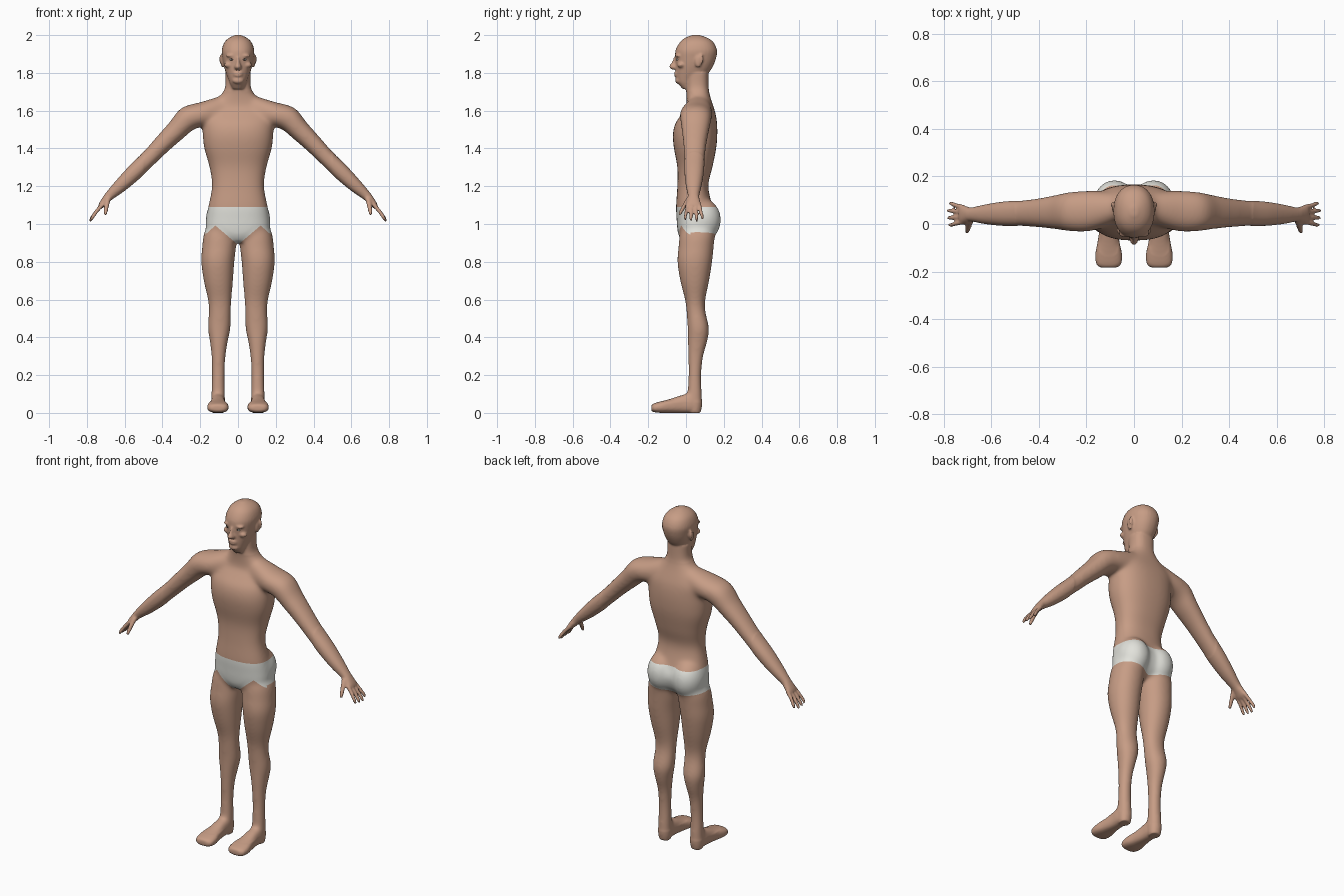
import bpy
import bmesh
import math
from mathutils import Vector, Matrix

default_cube = bpy.data.objects.get("Cube")
if default_cube:
    bpy.data.objects.remove(default_cube, do_unlink=True)


def make_material(name, colour):
    mat = bpy.data.materials.new(name)
    mat.use_nodes = True
    mat.diffuse_color = (*colour, 1)
    shader = mat.node_tree.nodes["Principled BSDF"]
    shader.inputs["Base Color"].default_value = (*colour, 1)
    shader.inputs["Roughness"].default_value = 0.7
    return mat


skin = make_material("skin", (0.57, 0.335, 0.235))
cloth = make_material("white_cloth", (0.76, 0.76, 0.71))
eye_white = make_material("eye_white", (0.7, 0.66, 0.6))
iris_brown = make_material("iris_brown", (0.06, 0.035, 0.025))

bm = bmesh.new()


def catmull(p, q, r, s, t):
    return 0.5 * (2 * q + (r - p) * t + (2 * p - 5 * q + 4 * r - s) * t * t
                  + (3 * q - p - 3 * r + s) * t ** 3)


def loft(rings, power=2.0, steps=5, sides=32):
    """Closed smooth skin over rings given as (centre, u axis, v axis)."""
    fine = []
    last = len(rings) - 1
    for i in range(last):
        four = [rings[max(0, min(last, i + k))] for k in (-1, 0, 1, 2)]
        for j in range(steps):
            fine.append([catmull(*(ring[c] for ring in four), j / steps) for c in range(3)])
    fine.append(rings[-1])
    loops = []
    for centre, u, v in fine:
        loop = []
        for k in range(sides):
            a = math.tau * k / sides
            c, s = math.cos(a), math.sin(a)
            c = math.copysign(abs(c) ** (2 / power), c)
            s = math.copysign(abs(s) ** (2 / power), s)
            loop.append(bm.verts.new(centre + u * c + v * s))
        loops.append(loop)
    for low, high in zip(loops, loops[1:]):
        for k in range(sides):
            n = (k + 1) % sides
            bm.faces.new((low[k], low[n], high[n], high[k]))
    bm.faces.new(loops[0])
    bm.faces.new(loops[-1])


def stack(rows, side=1, power=2.0, along_y=False):
    """Loft of level (or upright) sections: position, x range, depth range."""
    rings = []
    for pos, x0, x1, d0, d1 in rows:
        x, d = side * (x0 + x1) / 2, (d0 + d1) / 2
        centre = Vector((x, pos, d)) if along_y else Vector((x, d, pos))
        depth = Vector((0, 0, 1)) if along_y else Vector((0, 1, 0))
        rings.append((centre, Vector(((x1 - x0) / 2, 0, 0)), depth * (d1 - d0) / 2))
    loft(rings, power)


def centred(rows, power=2.0):
    stack([(z, -w, w, y0, y1) for z, w, y0, y1 in rows], 1, power)


def tube(rows, side, power=2.0):
    """Loft along a path of x, y, z, thickness, y half-width."""
    points = [Vector((side * r[0], r[1], r[2])) for r in rows]
    rings = []
    for i, row in enumerate(rows):
        t = points[min(i + 1, len(rows) - 1)] - points[max(i - 1, 0)]
        normal = Vector((-t.z, 0, t.x)).normalized()
        rings.append((points[i], normal * row[3], Vector((0, row[4], 0))))
    loft(rings, power)


def blob(centre, size, target=bm):
    place = Matrix.Translation(centre) @ Matrix.Diagonal((*size, 1))
    bmesh.ops.create_uvsphere(target, u_segments=24, v_segments=16, radius=1, matrix=place)


# Torso, from crotch to neck
centred([(0.905, 0.05, -0.02, 0.08), (0.94, 0.13, -0.04, 0.13), (0.98, 0.168, -0.047, 0.155),
         (1.03, 0.168, -0.05, 0.163), (1.09, 0.158, -0.053, 0.142), (1.2, 0.138, -0.046, 0.118),
         (1.3, 0.151, -0.046, 0.14), (1.4, 0.179, -0.064, 0.16), (1.47, 0.187, -0.07, 0.166),
         (1.53, 0.188, -0.058, 0.165), (1.58, 0.19, -0.025, 0.158), (1.62, 0.16, 0, 0.146),
         (1.67, 0.105, 0.003, 0.13), (1.72, 0.069, 0, 0.12), (1.8, 0.066, 0, 0.118)], 2.4)

# Head
centred([(1.715, 0.03, -0.018, 0.03), (1.745, 0.043, -0.042, 0.05), (1.77, 0.052, -0.051, 0.08),
         (1.8, 0.064, -0.054, 0.12), (1.84, 0.076, -0.055, 0.145), (1.88, 0.083, -0.058, 0.16),
         (1.92, 0.086, -0.055, 0.164), (1.96, 0.073, -0.034, 0.147),
         (1.985, 0.048, -0.005, 0.115), (2.001, 0.014, 0.035, 0.07)], 2.2)

# Nose, lips and chin
centred([(1.885, 0.008, -0.064, -0.03), (1.855, 0.011, -0.077, -0.03),
         (1.832, 0.019, -0.09, -0.03), (1.818, 0.014, -0.075, -0.03)])
for z, width in ((1.799, 0.027), (1.786, 0.024)):
    blob((0, -0.051, z), (width, 0.012, 0.007))
blob((0, -0.042, 1.76), (0.03, 0.015, 0.018))

for side in (1, -1):
    # Brow, cheekbone and ear
    blob((side * 0.036, -0.042, 1.891), (0.028, 0.016, 0.009))
    blob((side * 0.048, -0.026, 1.842), (0.026, 0.02, 0.016))
    blob((side * 0.084, 0.066, 1.862), (0.008, 0.02, 0.034))
    blob((side * 0.09, 0.082, 1.872), (0.009, 0.009, 0.026))

    # Buttock
    blob((side * 0.082, 0.085, 1.022), (0.09, 0.101, 0.115))

    # Arm
    tube([(0.06, 0.07, 1.6, 0.085, 0.065), (0.18, 0.055, 1.582, 0.066, 0.085),
          (0.265, 0.052, 1.558, 0.066, 0.083), (0.325, 0.05, 1.497, 0.056, 0.073),
          (0.4, 0.047, 1.423, 0.049, 0.062), (0.475, 0.045, 1.345, 0.044, 0.055),
          (0.55, 0.043, 1.272, 0.043, 0.051), (0.62, 0.041, 1.205, 0.036, 0.042),
          (0.68, 0.04, 1.15, 0.025, 0.03), (0.7, 0.04, 1.128, 0.021, 0.033),
          (0.72, 0.04, 1.103, 0.017, 0.039), (0.73, 0.04, 1.09, 0.012, 0.036)], side, 2.2)

    # Fingers and thumb
    for k, reach in enumerate((0.93, 1.0, 1.03, 0.9)):
        y0, y1 = 0.008 + 0.021 * k, -0.004 + 0.03 * k
        tube([(0.715, y0, 1.106, 0.011, 0.01), (0.748, (y0 + y1) / 2, 1.068, 0.0105, 0.009),
              (0.72 + 0.052 * reach, y1, 1.1 - 0.066 * reach, 0.01, 0.0085),
              (0.72 + 0.062 * reach, y1, 1.1 - 0.084 * reach, 0.006, 0.006)], side)
    tube([(0.688, 0.02, 1.138, 0.016, 0.017), (0.695, -0.006, 1.1, 0.013, 0.013),
          (0.7, -0.025, 1.068, 0.011, 0.011), (0.702, -0.034, 1.047, 0.007, 0.007)], side)

    # Leg
    stack([(0.99, 0.03, 0.165, -0.02, 0.15), (0.94, 0.01, 0.183, -0.034, 0.153),
           (0.88, 0.01, 0.19, -0.04, 0.147), (0.8, 0.019, 0.195, -0.046, 0.139),
           (0.7, 0.026, 0.182, -0.031, 0.123), (0.6, 0.034, 0.16, -0.006, 0.103),
           (0.54, 0.037, 0.155, 0.002, 0.103), (0.45, 0.039, 0.16, 0.008, 0.122),
           (0.38, 0.053, 0.15, 0.009, 0.114), (0.3, 0.065, 0.141, 0.011, 0.092),
           (0.2, 0.07, 0.139, 0.012, 0.082), (0.1, 0.068, 0.142, 0.007, 0.085),
           (0.04, 0.068, 0.142, 0.005, 0.085), (0, 0.074, 0.136, 0.015, 0.077)], side, 2.1)

    # Foot
    stack([(0.075, 0.08, 0.13, 0, 0.06), (0.03, 0.07, 0.143, 0, 0.1),
           (-0.02, 0.068, 0.145, 0, 0.096), (-0.08, 0.06, 0.154, 0, 0.076),
           (-0.13, 0.05, 0.163, 0, 0.062), (-0.17, 0.055, 0.158, 0.004, 0.05),
           (-0.184, 0.075, 0.138, 0.012, 0.04)], side, 2.6, True)

# Fuse the parts into one smooth body
bmesh.ops.recalc_face_normals(bm, faces=bm.faces)
rough = bpy.data.meshes.new("rough_body")
bm.to_mesh(rough)
bm.free()
body = bpy.data.objects.new("body", rough)
bpy.context.collection.objects.link(body)
remesh = body.modifiers.new("fuse", "REMESH")
remesh.mode = "VOXEL"
remesh.voxel_size = 0.006
soften = body.modifiers.new("soften", "SMOOTH")
soften.factor = 0.5
soften.iterations = 4
graph = bpy.context.evaluated_depsgraph_get()
fused = bpy.data.meshes.new_from_object(body.evaluated_get(graph))
body.modifiers.clear()
body.data = fused
bpy.data.meshes.remove(rough)
fused.materials.clear()
fused.materials.append(skin)
fused.materials.append(cloth)

# Blend the joins of limbs and trunk, leaving face and hands crisp
bm = bmesh.new()
bm.from_mesh(fused)
trunk = [v for v in bm.verts if abs(v.co.x) < 0.5 and 0.06 < v.co.z < 1.7]
for repeat in range(30):
    bmesh.ops.smooth_vert(bm, verts=trunk, factor=0.5, use_axis_x=True, use_axis_y=True, use_axis_z=True)

# Briefs: cut clean hems, then colour the faces between them
WAIST, SEAM = 1.09, 0.025
FRONT = ((0.89, 0.85), (1.1, -0.9))
BACK = ((0.93, 0.15),)


def near_hips(c):
    return abs(c.x) < 0.25 and 0.86 < c.z < 1.12


def cut(point, normal, keep):
    faces = [f for f in bm.faces if keep(f.calc_center_median())]
    geom = faces + list({e for f in faces for e in f.edges}) + list({v for f in faces for v in f.verts})
    bmesh.ops.bisect_plane(bm, geom=geom, plane_co=point, plane_no=normal, dist=1e-5)


cut((0, 0, WAIST), (0, 0, 1), near_hips)
cut((0, SEAM, 0), (0, 1, 0), near_hips)
cut((0, 0, 0), (1, 0, 0), near_hips)
for side in (1, -1):
    for hems, facing in ((FRONT, -1), (BACK, 1)):
        for base, slope in hems:
            cut((0, 0, base), (-side * slope, 0, 1),
                lambda c: near_hips(c) and c.x * side > 0 and (c.y - SEAM) * facing > 0)
for face in bm.faces:
    face.smooth = True
    c = face.calc_center_median()
    hem = min(base + slope * abs(c.x) for base, slope in (FRONT if c.y < SEAM else BACK))
    face.material_index = int(near_hips(c) and hem < c.z < WAIST)
bm.to_mesh(fused)
bm.free()

# Eyes: a pale ball with a dark front cap
for side, name in ((1, "left_eye"), (-1, "right_eye")):
    eye = bmesh.new()
    blob((side * 0.032, -0.044, 1.871), (0.013, 0.01, 0.006), eye)
    for face in eye.faces:
        face.smooth = True
        c = face.calc_center_median()
        face.material_index = int(c.y < -0.048 and abs(c.x - side * 0.032) < 0.004)
    mesh = bpy.data.meshes.new(name)
    eye.to_mesh(mesh)
    eye.free()
    mesh.materials.append(eye_white)
    mesh.materials.append(iris_brown)
    bpy.context.collection.objects.link(bpy.data.objects.new(name, mesh))
